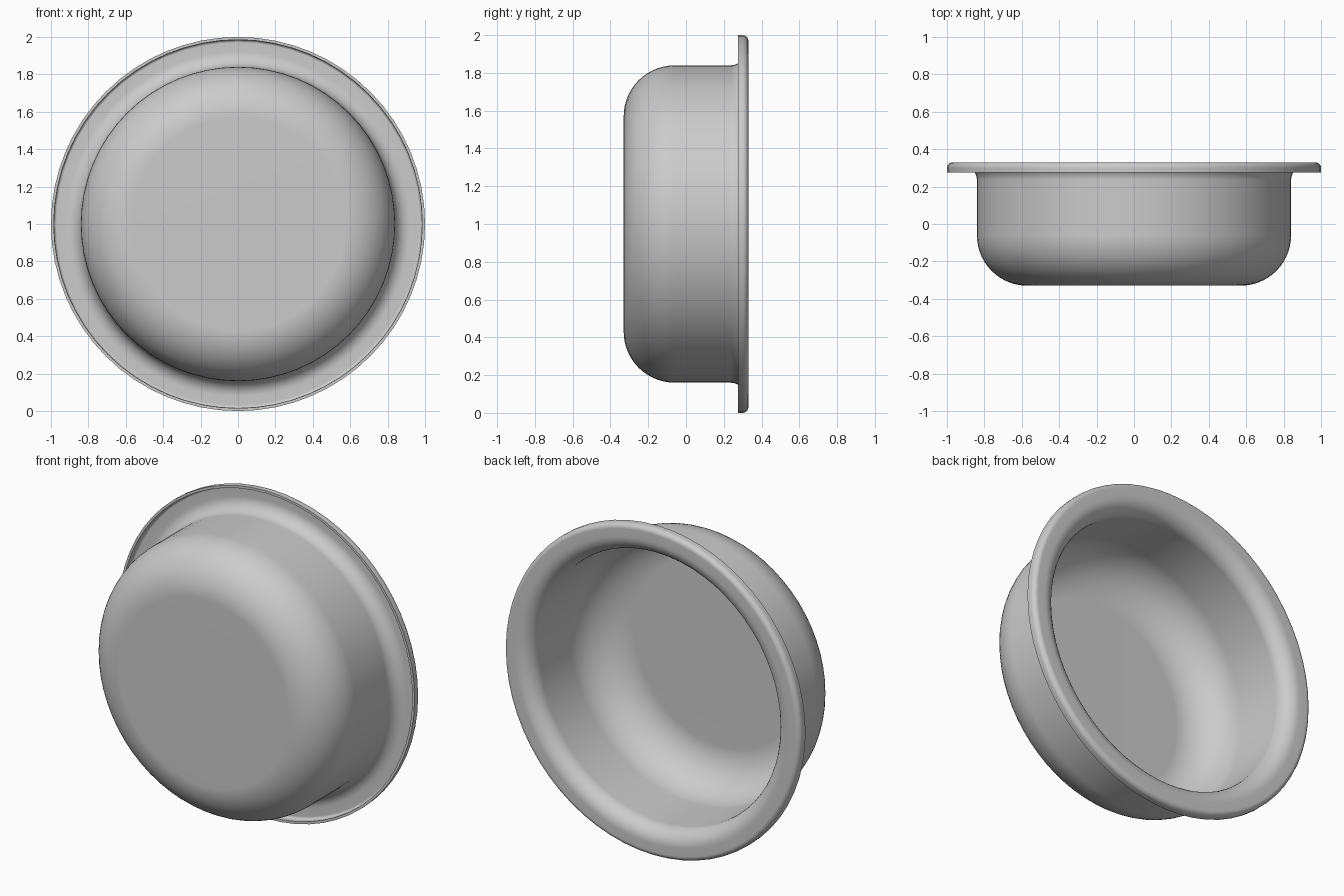
import bpy
import bmesh
from math import sin, cos, radians, tau
from mathutils import Vector

cube = bpy.data.objects.get("Cube")
if cube:
    bpy.data.objects.remove(cube, do_unlink=True)

SEGMENTS = 64
WALL = 0.015          # sheet thickness
CENTRE = Vector((0, 0, 1))


def arc(r, y, radius, start, end, steps):
    """Arc points in the (radius, depth) plane."""
    points = []
    for i in range(steps + 1):
        a = radians(start + (end - start) * i / steps)
        points.append((r + radius * cos(a), y + radius * sin(a)))
    return points


def skin(offset):
    """One side of the sheet, from the base centre out to the lip edge."""
    return (
        [(0, -0.33 + offset)]
        + arc(0.57, -0.06, 0.27 - offset, -90, 0, 14)      # rounded base
        + arc(0.92, 0.235, 0.08 + offset, 180, 90, 8)      # flare into flange
        + arc(0.97, 0.30, 0.015 + offset, 90, 0, 6)        # turned lip
        + [(0.985 + offset, 0.275)]
    )


# Closed section: outside skin, then back along the inside skin
section = skin(0) + skin(WALL)[::-1]

# Revolve the section about the front-to-back axis
bm = bmesh.new()
verts = [bm.verts.new(CENTRE + Vector((r, y, 0))) for r, y in section]
edges = [bm.edges.new(pair) for pair in zip(verts, verts[1:])]
bmesh.ops.spin(bm, geom=verts + edges, cent=CENTRE, axis=(0, 1, 0),
               angle=tau, steps=SEGMENTS, use_duplicate=False)
bmesh.ops.remove_doubles(bm, verts=bm.verts, dist=0.0005)
bmesh.ops.recalc_face_normals(bm, faces=bm.faces)

mesh = bpy.data.meshes.new("bowl")
bm.to_mesh(mesh)
bm.free()
bowl = bpy.data.objects.new("bowl", mesh)
bpy.context.collection.objects.link(bowl)

# Plain grey
grey = bpy.data.materials.new("plain_grey")
grey.use_nodes = True
colour = (0.6, 0.6, 0.6, 1)
grey.diffuse_color = colour
grey.node_tree.nodes["Principled BSDF"].inputs["Base Color"].default_value = colour
mesh.materials.append(grey)

# Smooth curves, crisp lip edge, flat base
bpy.ops.object.select_all(action="DESELECT")
bowl.select_set(True)
bpy.context.view_layer.objects.active = bowl
bpy.ops.object.shade_smooth_by_angle(angle=radians(35))
weighted = bowl.modifiers.new("weighted_normals", "WEIGHTED_NORMAL")
weighted.keep_sharp = True
